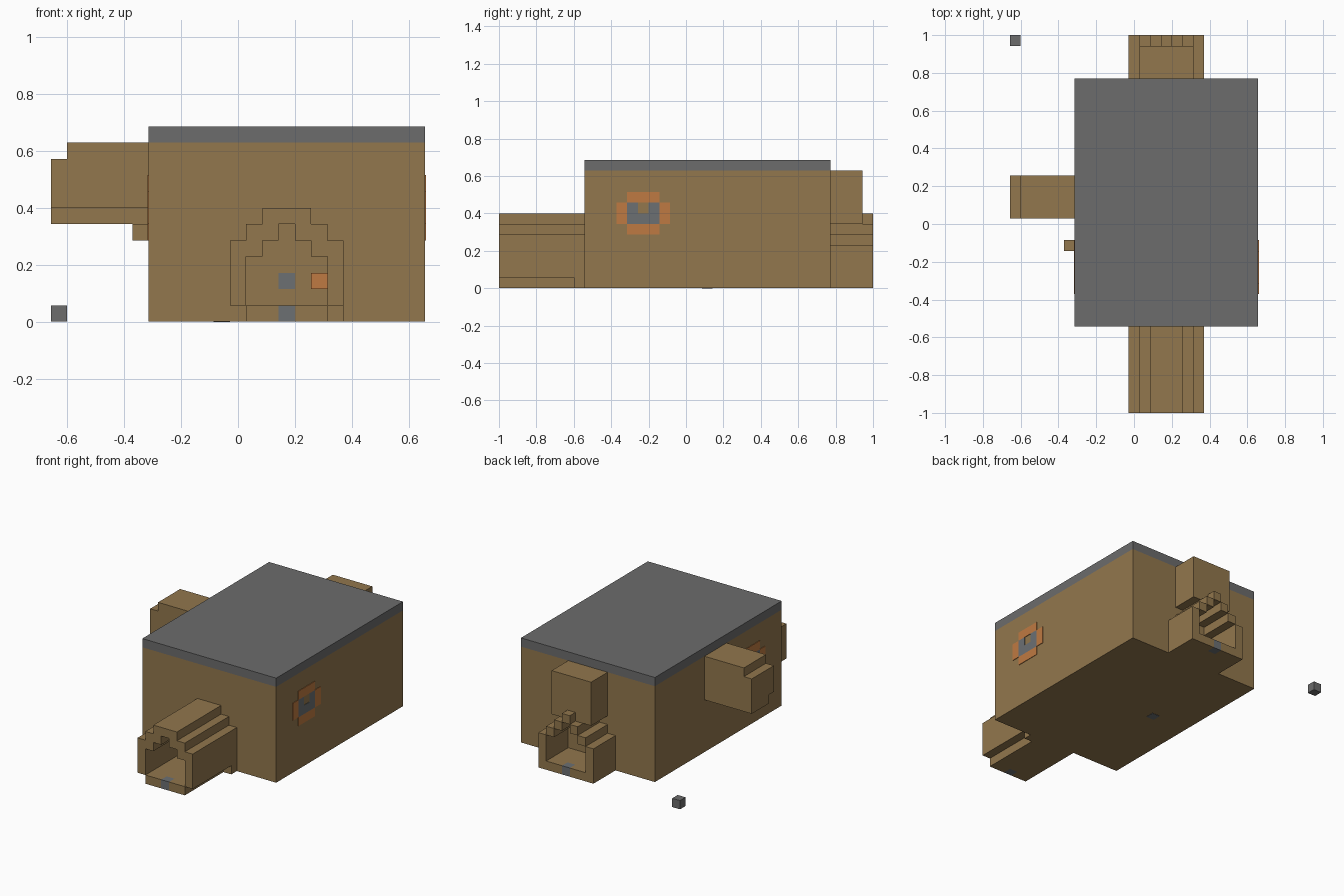
import bpy
import bmesh
from mathutils import Vector

cube = bpy.data.objects.get("Cube")
if cube:
    bpy.data.objects.remove(cube)

U = 2 / 35                                # edge of one block
ORIGIN = Vector((-11.5, -17.5, 0))        # block grid corner
THIN = 0.06                               # plate thickness in blocks


def material(name, rgb):
    m = bpy.data.materials.new(name)
    m.use_nodes = True
    m.diffuse_color = (*rgb, 1)
    m.node_tree.nodes["Principled BSDF"].inputs["Base Color"].default_value = (*rgb, 1)
    return m


BROWN = material("brown", (0.287, 0.184, 0.074))
GREY = material("grey", (0.150, 0.150, 0.150))
SLATE = material("blue grey", (0.150, 0.160, 0.171))
ORANGE = material("orange", (0.520, 0.195, 0.054))


def blocks(name, mat, boxes):
    """One object from boxes given as (low corner, high corner) in blocks."""
    bm = bmesh.new()
    for low, high in boxes:
        low, high = Vector(low), Vector(high)
        verts = bmesh.ops.create_cube(bm, size=1)["verts"]
        for v in verts:
            corner = [high[k] if v.co[k] > 0 else low[k] for k in range(3)]
            v.co = (Vector(corner) + ORIGIN) * U
    mesh = bpy.data.meshes.new(name)
    bm.to_mesh(mesh)
    bm.free()
    mesh.materials.append(mat)
    obj = bpy.data.objects.new(name, mesh)
    bpy.context.collection.objects.link(obj)
    return obj


def arch(name, columns, y0, y1):
    """Stepped tunnel: each column is (bottom, top), from x = 11 upward."""
    blocks(name, BROWN, [((11 + n, y0, a), (12 + n, y1, b))
                         for n, (a, b) in enumerate(columns)])


# Main hall and flat roof
blocks("hall", BROWN, [((6, 8, 0), (23, 31, 11))])
blocks("roof_slab", GREY, [((6, 8, 11), (23, 31, 12))])

# Front tunnel with its floor
half = [(1, 5), (4, 6), (5, 7)]
arch("front_tunnel", half + [(6, 7)] + half[::-1], 0, 8)
blocks("front_floor", BROWN, [((12, 0, 0), (14, 8, 1)), ((15, 0, 0), (17, 8, 1)),
                              ((14, 1, 0), (15, 8, 1))])
blocks("front_footing", BROWN, [((17, 7, 0), (18, 8, 1))])

# Back tunnel, thinner steps, with the bay above it
half = [(0, 4), (4, 5), (5, 6)]
arch("back_tunnel", half + [(6, 7)] + half[::-1], 31, 35)
blocks("back_floor", BROWN, [((12, 31, 0), (14, 35, 1)), ((15, 31, 0), (17, 35, 1)),
                             ((14, 31, 0), (15, 34, 1))])
blocks("back_bay", BROWN, [((12, 31, 6), (17, 34, 11))])

# Threshold stones
blocks("threshold_stones", SLATE, [((14, 0, 0), (15, 1, 1)), ((14, 34, 0), (15, 35, 1))])

# Side bay: stepped end, underside set back from the front
blocks("side_bay", BROWN, [((1, 18, 7), (6, 22, 11)), ((0, 18, 7), (1, 22, 10)),
                           ((0, 19, 6), (6, 22, 7))])
blocks("side_peg", BROWN, [((5, 15, 5), (6, 16, 6))])

# Details at the end of the front tunnel
blocks("door_lamp", ORANGE, [((16, 7, 2), (17, 8, 3))])
blocks("door_window", SLATE, [((14, 8 - THIN, 2), (15, 8, 3))])

# Painted signs on both side walls
for side, x0, x1 in (("left", 23, 23 + THIN), ("right", 6 - THIN, 6)):
    def plates(cells):
        return [((x0, y0, z0), (x1, y1, z1)) for y0, y1, z0, z1 in cells]
    blocks(side + "_sign_ring", ORANGE, plates(
        [(12, 15, 5, 6), (12, 15, 8, 9), (11, 12, 6, 8), (15, 16, 6, 8)]))
    blocks(side + "_sign_centre", SLATE, plates(
        [(12, 15, 6, 7), (12, 13, 7, 8), (14, 15, 7, 8)]))

# Small mark under the hall and the loose stone by the back corner
blocks("base_mark", SLATE, [((10, 19, -0.03), (11, 20, 0))])
blocks("loose_stone", GREY, [((0, 34, 0), (1, 35, 1))])
